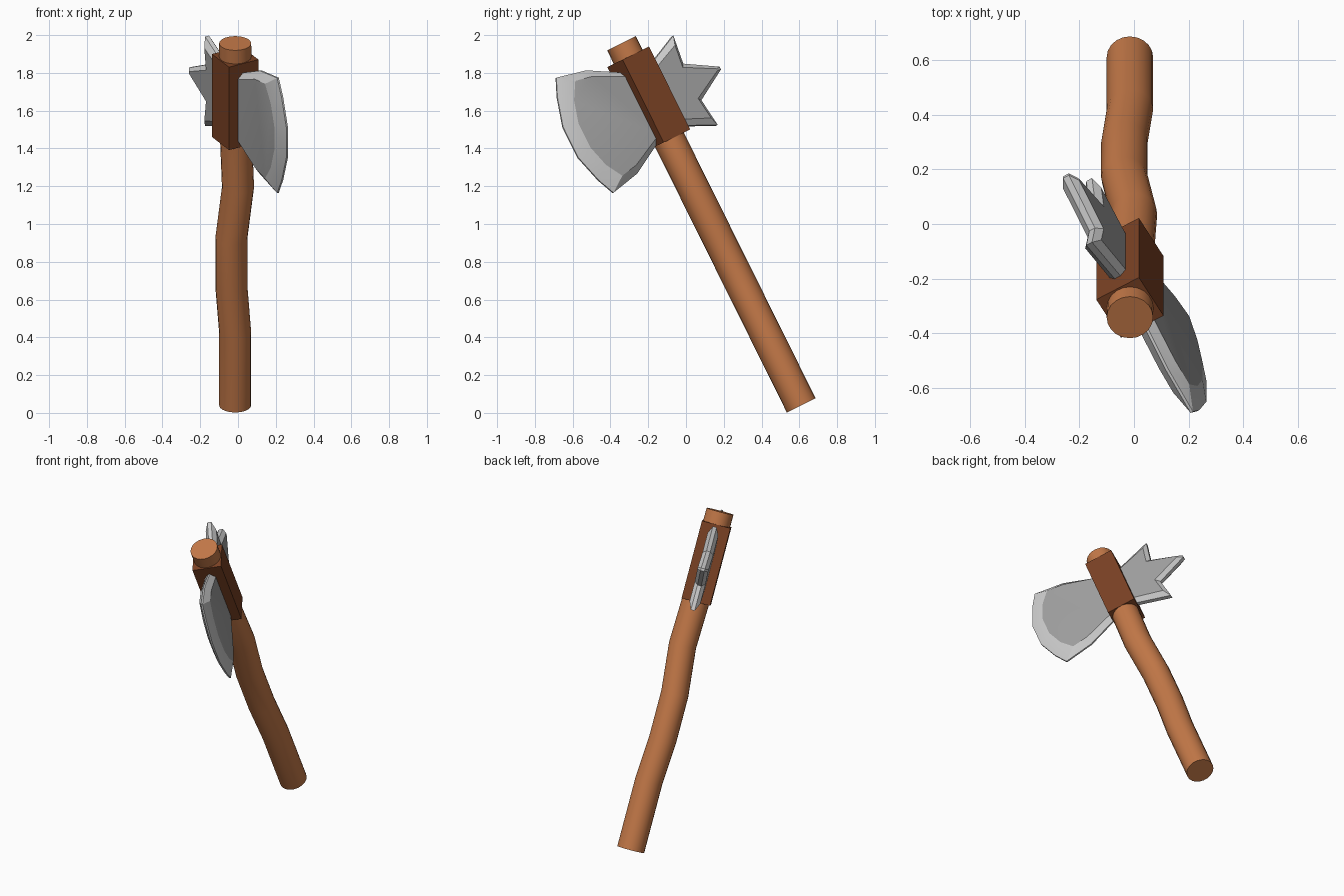
import bpy, bmesh, math
from mathutils import Matrix, Vector

cube = bpy.data.objects.get("Cube")
if cube:
    bpy.data.objects.remove(cube, do_unlink=True)


def material(name, rgb):
    m = bpy.data.materials.new(name)
    m.use_nodes = True
    m.diffuse_color = (*rgb, 1)
    m.node_tree.nodes["Principled BSDF"].inputs["Base Color"].default_value = (*rgb, 1)
    return m


wood = material("wood", (0.55, 0.19, 0.065))
dark_wood = material("dark_wood", (0.2, 0.055, 0.018))
steel = material("steel", (0.36, 0.36, 0.36))
bright_steel = material("bright_steel", (0.6, 0.6, 0.6))

# Handle frame: z runs up the leaning shaft, x points to the left, -y to the front
LEAN = Matrix.Translation((-0.015, 0.61, 0.04)) @ Matrix.Rotation(math.radians(26.4), 4, "X")
# Head frame: turned about the shaft so that x runs toward the cutting edge
HEAD = LEAN @ Matrix.Rotation(math.radians(-60), 4, "Z")


def finish(name, bm, matrix, mats, smooth=True):
    bmesh.ops.recalc_face_normals(bm, faces=bm.faces)
    mesh = bpy.data.meshes.new(name)
    bm.to_mesh(mesh)
    bm.free()
    for m in mats:
        mesh.materials.append(m)
    ob = bpy.data.objects.new(name, mesh)
    bpy.context.collection.objects.link(ob)
    ob.matrix_world = matrix
    if smooth:
        bpy.ops.object.select_all(action="DESELECT")
        ob.select_set(True)
        bpy.context.view_layer.objects.active = ob
        bpy.ops.object.shade_smooth_by_angle(angle=math.radians(30))
    return ob


def loft(bm, rings):
    """Bridge closed rings of equal length and cap both ends."""
    loops = [[bm.verts.new(p) for p in ring] for ring in rings]
    n = len(loops[0])
    sides = []
    for a, b in zip(loops, loops[1:]):
        for i in range(n):
            j = (i + 1) % n
            sides.append(bm.faces.new((a[i], a[j], b[j], b[i])))
    return sides, [bm.faces.new(loops[0]), bm.faces.new(loops[-1])]


# Wavy handle: (height along shaft, sideways shift)
path = [(0, 0), (0.43, 0), (0.70, -0.02), (0.99, -0.02), (1.29, 0.015), (1.57, 0.005), (2.14, 0)]
SIDES, RADIUS = 20, 0.085
bm = bmesh.new()
loft(bm, [[Vector((dx + RADIUS * math.cos(k * math.tau / SIDES),
                   RADIUS * math.sin(k * math.tau / SIDES), h)) for k in range(SIDES)]
          for h, dx in path])
finish("handle", bm, LEAN, [wood])

# Square block that holds the head
bm = bmesh.new()
bmesh.ops.create_cube(bm, size=1, matrix=Matrix.Translation((0, 0, 1.815))
                      @ Matrix.Diagonal((0.18, 0.18, 0.49, 1)))
finish("head_block", bm, HEAD, [dark_wood], smooth=False)


def plate(name, outline, inner, half, edge):
    """Bevelled plate: raised steel faces, bright bevels running out to a thin edge."""
    bm = bmesh.new()
    rings = [(inner, -half), (outline, -edge), (outline, edge), (inner, half)]
    bevels, _ = loft(bm, [[Vector((r, y, w)) for r, w in ring] for ring, y in rings])
    for f in bevels:
        f.material_index = 1
    finish(name, bm, HEAD, [steel, bright_steel])


MID = 1.79


def mirrored(half):
    """Complete an upper half profile about the head's middle height."""
    pts = half + [(r, -h) for r, h in reversed(half)]
    return [(r, MID + h) for r, h in pts]


# Broad cutting blade
plate("blade",
      mirrored([(0.06, 0.20), (0.27, 0.305), (0.453, 0.34), (0.50, 0.245), (0.55, 0.09)]),
      mirrored([(0.06, 0.17), (0.27, 0.262), (0.375, 0.28), (0.435, 0.19), (0.473, 0.07)]),
      0.034, 0.005)

# Three pointed spikes at the back
plate("back_spikes",
      mirrored([(-0.06, 0.165), (-0.298, 0.264), (-0.276, 0.108), (-0.467, 0.008)]),
      mirrored([(-0.06, 0.135), (-0.268, 0.215), (-0.25, 0.092), (-0.43, 0.006)]),
      0.034, 0.012)
